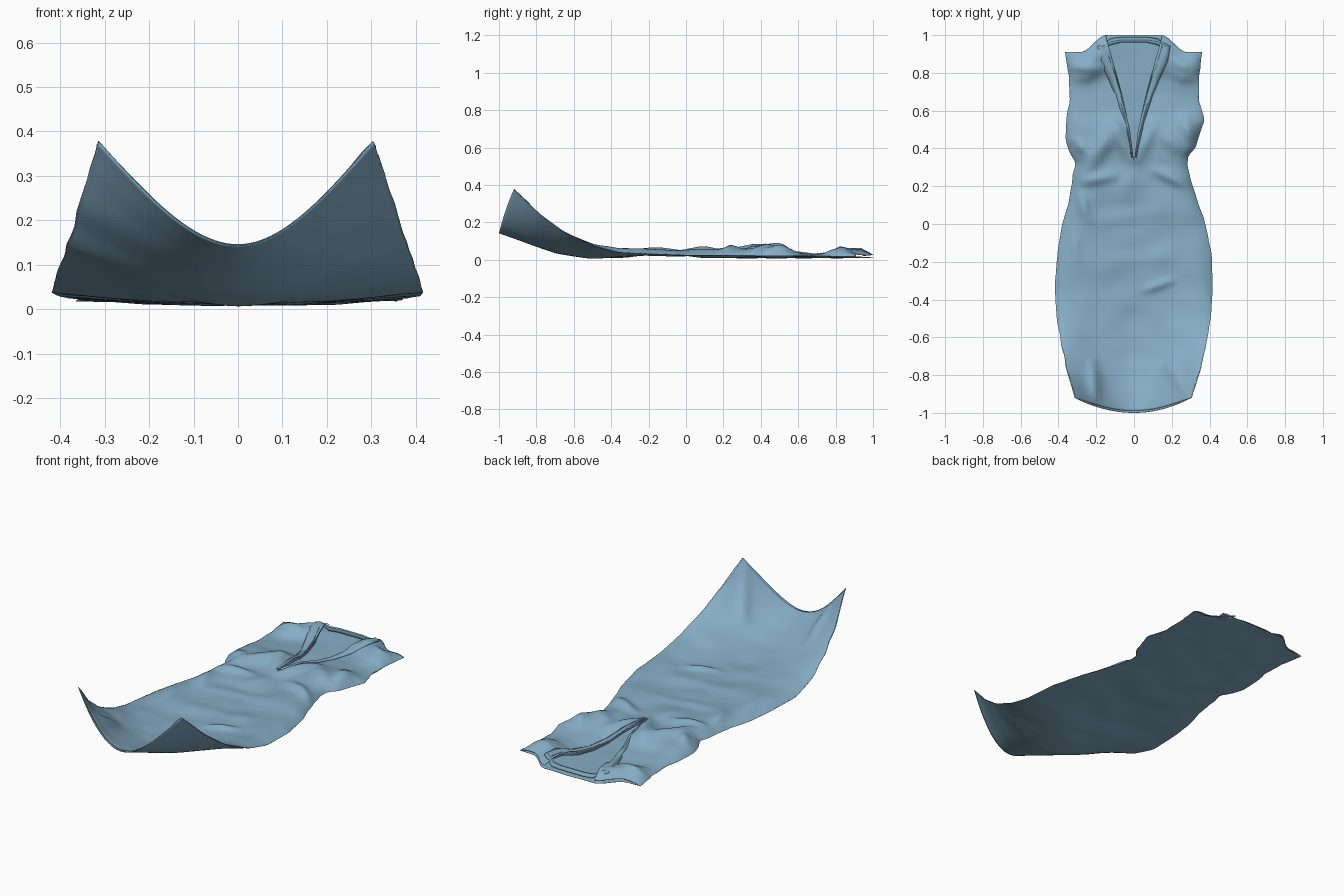
import bpy, bmesh, math
from mathutils import Vector, noise

if "Cube" in bpy.data.objects:
    bpy.data.objects.remove(bpy.data.objects["Cube"])


def lerp_table(tab, v):
    v = max(tab[0][0], min(tab[-1][0], v))
    for (a, p), (b, q) in zip(tab, tab[1:]):
        if v <= b:
            return p + (q - p) * (v - a) / (b - a)


def soft(tab, v, r=0.025):
    r = min(r, max(0.0, 1 - abs(v)))
    return sum(lerp_table(tab, v + r * k) for k in (-1, -.5, 0, .5, 1)) / 5


def step(a, b, t):
    t = max(0.0, min(1.0, (t - a) / (b - a)))
    return t * t * (3 - 2 * t)


# Outline half-widths, hem to shoulder
RIGHT = [(-1, .305), (-.85, .35), (-.7, .378), (-.5, .407), (-.33, .418), (-.15, .41), (0, .378),
         (.1, .345), (.2, .31), (.3, .285), (.36, .285), (.4, .325), (.47, .345), (.55, .375),
         (.65, .345), (.85, .345), (1, .36)]
LEFT = [(-1, .315), (-.85, .355), (-.7, .38), (-.5, .41), (-.33, .42), (-.15, .405), (0, .38),
        (.1, .35), (.2, .33), (.26, .325), (.32, .31), (.38, .34), (.44, .362), (.55, .36),
        (.65, .34), (.85, .345), (1, .365)]
# Height of the back layer at centre and at the sides, and loft of the front layer
MID_Z = [(-1, .142), (-.8, .07), (-.7, .035), (-.6, .016), (-.5, .009), (1, .009)]
SIDE_Z = [(-1, .378), (-.85, .245), (-.7, .155), (-.5, .075), (-.35, .038), (0, .024), (1, .018)]
LOFT = [(-1, .004), (-.9, .016), (-.6, .034), (-.3, .036), (0, .036), (.15, .042), (.3, .04),
        (.42, .05), (.52, .048), (.6, .024), (.7, .014), (.78, .018), (.83, .042), (.93, .048), (1, .018)]
# Neckline opening half-width
NECK = [(-1, 0), (.33, 0), (.5, .022), (.7, .068), (.9, .122), (.96, .14), (1, .15)]
# Folds: x1, y1, x2, y2, height, width
FOLDS = [(.02, .35, .1, .52, .025, .035), (-.02, .35, -.1, .52, .025, .035),
         (-.1, .5, -.28, .27, .03, .045), (.14, .5, .25, .38, .025, .04),
         (.12, .28, .3, .2, .026, .03), (-.1, .26, -.3, .22, .024, .03),
         (-.3, .43, -.25, .38, .025, .03), (.27, .55, .32, .42, .025, .035),
         (-.29, .17, -.25, .03, .02, .03), (-.32, -.05, -.3, -.18, .014, .03),
         (.06, -.35, .2, -.3, .016, .022), (-.1, -.2, .2, -.17, .01, .05),
         (-.2, .02, .1, .06, .008, .04), (-.2, -.92, -.22, -.74, .024, .03),
         (.29, -.92, .19, -.76, .024, .03), (-.34, .83, -.2, .82, .015, .025),
         (.2, .86, .3, .82, .014, .03), (-.05, .16, 0, .33, .01, .04)]


def folds(x, y):
    total = 0
    p = Vector((x, y))
    for x1, y1, x2, y2, h, w in FOLDS:
        a, d = Vector((x1, y1)), Vector((x2 - x1, y2 - y1))
        t = max(0, min(1, (p - a).dot(d) / d.length_squared))
        h *= .45 + .55 * math.sin(math.pi * t)
        total += h * math.exp(-((p - a - d * t).length / w) ** 2)
    return .045 * math.tanh(total / .045)


def place(x, v, w, front):
    """Point on the draped cloth for column x and length position v."""
    u = min(1, abs(x) / w)
    y = v + .08 * u * u * step(.4, 1, -v) - .09 * step(.4, .78, u) * step(.6, 1, v)
    mid, side = soft(MID_Z, v), soft(SIDE_Z, v)
    z = mid + (side - mid) * u * u * (1.5 - .5 * u)
    ruffle = noise.noise(Vector((x * 7, y * 7, 2)))
    if front:
        rim = 1 - u ** 8
        z += rim * (soft(LOFT, v) + folds(x, y) + .009 * ruffle * step(-1, -.8, v))
        y += .012 * step(.9, 1, -v) * rim            # front hem a little shorter
    else:
        z += (1 - u ** 4) * .006 * ruffle * step(-1, -.6, v)
        z += .014 * math.exp(-(x / .22) ** 4 - ((y + .12) / .2) ** 4)  # seat hollow
    return Vector((x, y, max(z, .004)))


def add_grid(bm, rows):
    vs = [[bm.verts.new(p) for p in r] for r in rows]
    for a, b in zip(vs, vs[1:]):
        for i in range(len(a) - 1):
            bm.faces.new((a[i], a[i + 1], b[i + 1], b[i]))


cloth = bpy.data.materials.new("blue_cloth")
cloth.diffuse_color = (.24, .42, .56, 1)
cloth.use_nodes = True
cloth.node_tree.nodes["Principled BSDF"].inputs["Base Color"].default_value = cloth.diffuse_color


def finish(bm, name, thick):
    bmesh.ops.remove_doubles(bm, verts=bm.verts, dist=.0004)
    mesh = bpy.data.meshes.new(name)
    bm.to_mesh(mesh)
    bm.free()
    mesh.materials.append(cloth)
    ob = bpy.data.objects.new(name, mesh)
    bpy.context.collection.objects.link(ob)
    sol = ob.modifiers.new("cloth", 'SOLIDIFY')
    sol.thickness, sol.offset = thick, -1
    bpy.context.view_layer.objects.active = ob
    ob.select_set(True)
    bpy.ops.object.shade_smooth_by_angle(angle=math.radians(45))
    ob.select_set(False)


NV, NS = 170, 38
levels = [-1 + 2 * i / NV for i in range(NV + 1)]


def width(v, side):
    return soft(RIGHT if side > 0 else LEFT, v, .015) + .004 * noise.noise(Vector((v * 14, side, 0)))


# Dress body: front halves meet below the neckline, back is one layer
bm = bmesh.new()
for side in (1, -1):
    for front in (True, False):
        rows = []
        for v in levels:
            w = width(v, side)
            inner = lerp_table(NECK, v) if front else 0
            cols = [inner + (w - inner) * math.sin(math.pi / 2 * s / NS) for s in range(NS + 1)]
            row = [place(side * c, v, w, front) for c in cols]
            rows.append(row if (side > 0) == front else row[::-1])
        add_grid(bm, rows)
finish(bm, "dress_body", .002)

# Collar: soft folded band round the back neck, narrowing down both neckline edges
path = [(0, .99), (.07, .99), (.12, .978), (.142, .94), (.122, .88), (.092, .79), (.066, .69),
        (.044, .59), (.022, .49), (.003, .35)]
band = [.03, .03, .035, .05, .06, .05, .035, .025, .02, .01]
bm = bmesh.new()
for side in (1, -1):
    rows = []
    for i, (x, y) in enumerate(path):
        a, b = Vector(path[max(i - 1, 0)]), Vector(path[min(i + 1, len(path) - 1)])
        t = (b - a).normalized()
        n = Vector((-t.y, t.x))                      # outward from the opening
        base = .01 + lerp_table(LOFT, y)
        row = []
        for k, lift in ((0, -.014), (.15, .004), (.5, .009), (1, .001)):
            off = band[i] * k
            if i < 3:
                px, py, pz = x, y - .03 + min(off, .038), .024 + lift + .01 * (1 - k)
            else:
                px, py = x + n.x * off, y + n.y * off
                pz = base + lift + folds(px, py)
            row.append(Vector((side * max(px, 0), min(py, .998), max(pz, .012))))
        rows.append(row if side < 0 else row[::-1])
    add_grid(bm, rows)
finish(bm, "collar", .003)
